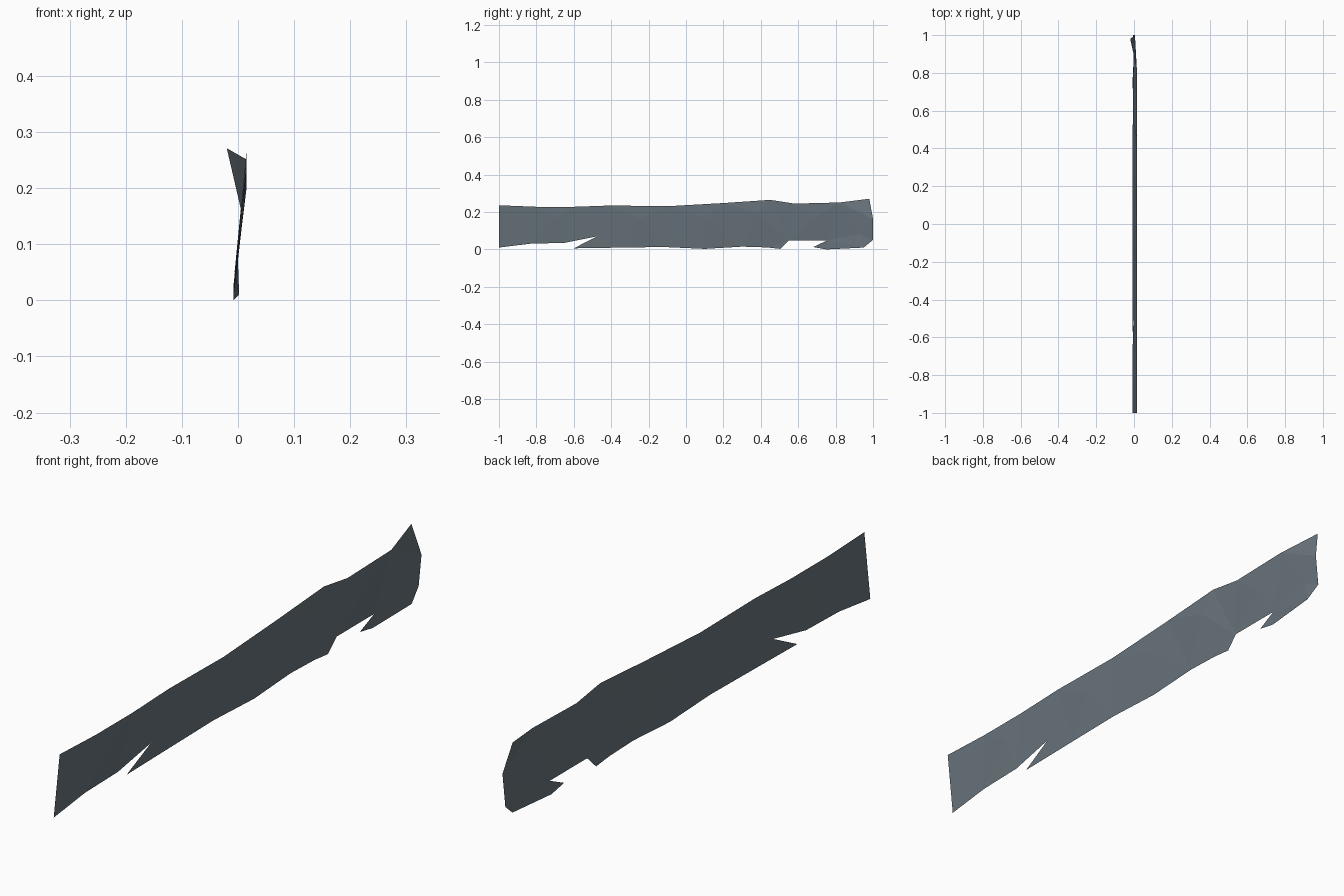
import bpy
from mathutils import Vector
from mathutils.geometry import delaunay_2d_cdt

if "Cube" in bpy.data.objects:
    bpy.data.objects.remove(bpy.data.objects["Cube"])

# Torn outline of the strip as (y, z): ragged bottom edge, then the top edge back
BOTTOM = [(-1, .012), (-.83, .033), (-.65, .037), (-.475, .072), (-.60, .008),
          (-.34, .012), (-.12, .015), (.10, .005), (.30, .017), (.43, .013), (.505, .005),
          (.55, .05), (.755, .05), (.68, .015), (.75, .002), (.95, .012), (1, .053)]
TOP = [(1, .165), (.98, .273), (.82, .253), (.58, .247), (.45, .267), (.20, .25),
       (-.10, .233), (-.40, .237), (-.60, .23), (-.80, .23), (-1, .238)]
# Points inside the sheet where it creases
CREASE = [(.38, .20), (-.25, .16), (.93, .085), (-.7, .17), (.1, .17), (.68, .17)]
# Points that leave the common bend, with their x
CURL = {(.98, .273): -.02, (.95, .012): .002, (1, .165): .005, (1, .053): -.006}
# Common bend of the sheet, as (z, x)
BEND = [(0, -.008), (.03, -.008), (.17, .011), (.20, .015), (.30, .015)]


def bend(z):
    for (z0, x0), (z1, x1) in zip(BEND, BEND[1:]):
        if z <= z1:
            return x0 + (x1 - x0) * (z - z0) / (z1 - z0)
    return BEND[-1][1]


# Triangulate the outline with the crease points, then bend it
outline = BOTTOM + TOP
points = outline + CREASE
flat, _, faces, origin, _, _ = delaunay_2d_cdt(
    [Vector(p) for p in points], [], [list(range(len(outline)))], 1, 1e-5)
verts = []
for p, src in zip(flat, origin):
    key = points[src[0]] if src else None
    verts.append((CURL.get(key, bend(p.y)), p.x, p.y - .002))

mesh = bpy.data.meshes.new("torn_strip")
mesh.from_pydata(verts, [], faces)
mesh.update()
strip = bpy.data.objects.new("torn_strip", mesh)
bpy.context.collection.objects.link(strip)

# Slate grey, flat shaded
slate = bpy.data.materials.new("slate_grey")
slate.diffuse_color = (.14, .175, .20, 1)
slate.use_nodes = True
slate.node_tree.nodes["Principled BSDF"].inputs["Base Color"].default_value = slate.diffuse_color
mesh.materials.append(slate)
